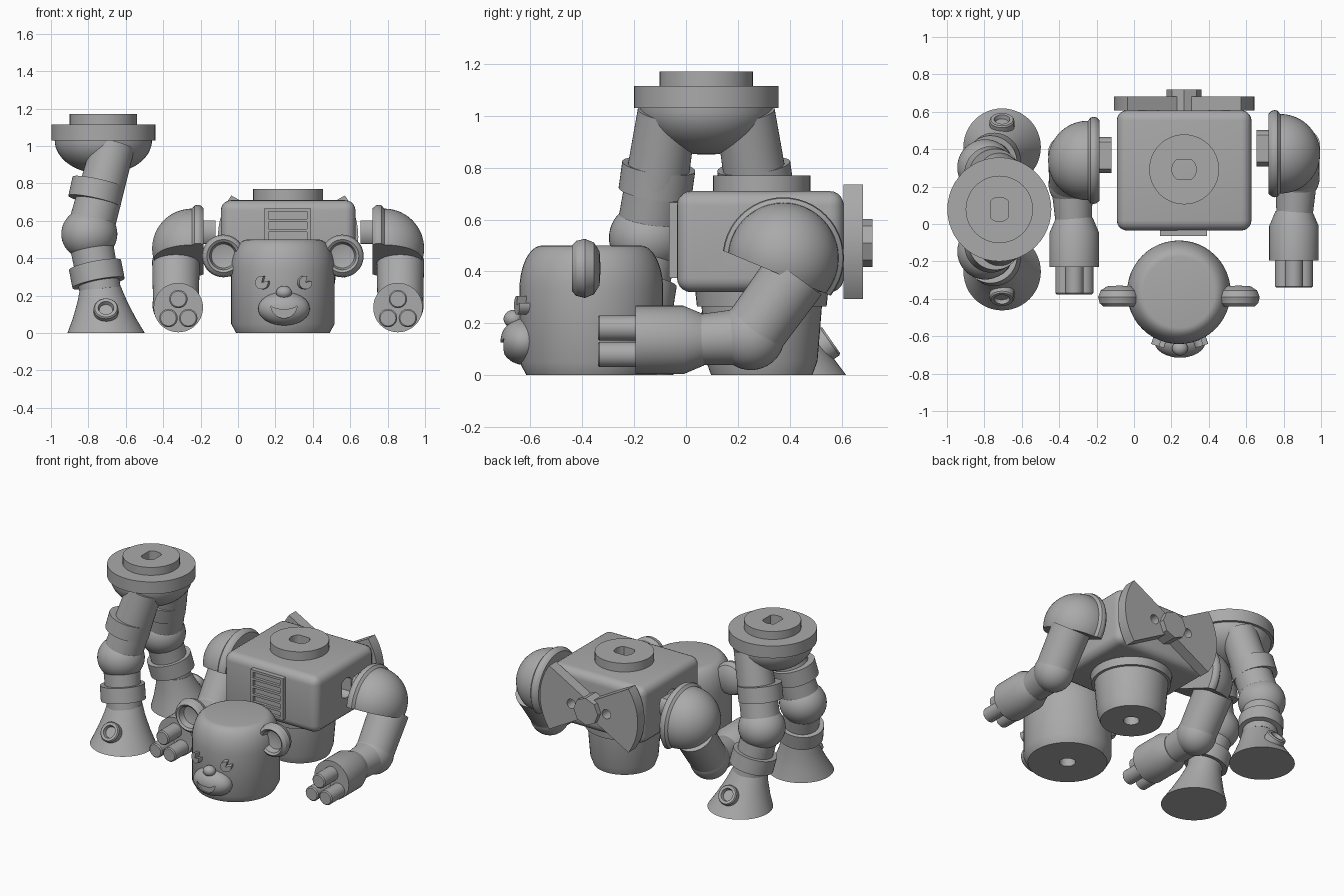
import bpy, bmesh
from math import sin, cos, pi, radians
from mathutils import Matrix, Vector

cube = bpy.data.objects.get("Cube")
if cube:
    bpy.data.objects.remove(cube, do_unlink=True)

grey = bpy.data.materials.new("plain_grey")
grey.use_nodes = True
grey.diffuse_color = (0.4, 0.4, 0.4, 1)
grey.node_tree.nodes["Principled BSDF"].inputs["Base Color"].default_value = (0.4, 0.4, 0.4, 1)

X, Y, Z = Vector((1, 0, 0)), Vector((0, 1, 0)), Vector((0, 0, 1))
parts = []


def finish(name, bm):
    bmesh.ops.recalc_face_normals(bm, faces=bm.faces[:])
    mesh = bpy.data.meshes.new(name)
    bm.to_mesh(mesh)
    bm.free()
    mesh.materials.append(grey)
    obj = bpy.data.objects.new(name, mesh)
    bpy.context.collection.objects.link(obj)
    parts.append(obj)
    return obj


def frame(origin, u, w):
    """Local x along u, local z along w."""
    w = Vector(w).normalized()
    u = (Vector(u) - w * w.dot(Vector(u))).normalized()
    m = Matrix((u, w.cross(u), w)).transposed().to_4x4()
    m.translation = Vector(origin)
    return m


def lathe_bm(profile, origin, axis=Z, steps=48):
    bm = bmesh.new()
    vs = [bm.verts.new((r, 0, z)) for r, z in profile]
    es = [bm.edges.new(pair) for pair in zip(vs, vs[1:])]
    bmesh.ops.spin(bm, geom=vs + es, cent=(0, 0, 0), axis=Z, angle=2 * pi, steps=steps)
    bmesh.ops.remove_doubles(bm, verts=bm.verts[:], dist=0.0002)
    side = Y if abs(Vector(axis).normalized().x) > 0.8 else X
    bm.transform(frame(origin, side, axis))
    return bm


def lathe(name, profile, origin, axis=Z, steps=48):
    return finish(name, lathe_bm(profile, origin, axis, steps))


def tube(name, a, b, r1, r2):
    d = Vector(b) - Vector(a)
    return lathe(name, [(0, 0), (r1, 0), (r2, d.length), (0, d.length)], a, d)


def ball(name, center, radii):
    bm = bmesh.new()
    bmesh.ops.create_uvsphere(bm, u_segments=40, v_segments=24, radius=1)
    bm.transform(Matrix.Translation(center) @ Matrix.Diagonal((*radii, 1)))
    return finish(name, bm)


def prism(name, pts, depth, origin, u, w):
    bm = bmesh.new()
    face = bm.faces.new([bm.verts.new((x, y, 0)) for x, y in pts])
    out = bmesh.ops.extrude_face_region(bm, geom=[face])
    bmesh.ops.translate(bm, vec=(0, 0, depth), verts=[v for v in out["geom"] if isinstance(v, bmesh.types.BMVert)])
    bm.transform(frame(origin, u, w))
    return finish(name, bm)


def box(name, lo, hi, bevel=0):
    lo, hi = Vector(lo), Vector(hi)
    bm = bmesh.new()
    bmesh.ops.create_cube(bm, size=1)
    bm.transform(Matrix.Translation((lo + hi) / 2) @ Matrix.Diagonal((*(hi - lo), 1)))
    if bevel:
        bmesh.ops.bevel(bm, geom=bm.edges[:], offset=bevel, segments=5, profile=0.5, affect="EDGES")
    return finish(name, bm)


def arc(r, a, b, n=24):
    return [(r * cos(radians(a + (b - a) * i / n)), r * sin(radians(a + (b - a) * i / n))) for i in range(n + 1)]


def flat_disc(r, limit):
    """Circle with two opposite flats."""
    return [(x, max(-limit, min(limit, y))) for x, y in arc(r, 4, 356, 44)]


def cut(obj, cutter):
    mod = obj.modifiers.new("cut", "BOOLEAN")
    mod.object = cutter
    mod.operation = "DIFFERENCE"
    mod.solver = "EXACT"
    bpy.context.view_layer.objects.active = obj
    bpy.ops.object.modifier_apply(modifier=mod.name)
    parts.remove(cutter)
    bpy.data.objects.remove(cutter, do_unlink=True)


# Torso with chest grille
CX, CY = 0.268, 0.292
torso = box("torso", (CX - 0.36, -0.035, 0.32), (CX + 0.36, 0.608, 0.71), 0.055)
for s in (-1, 1):
    cut(torso, prism("socket", flat_disc(0.068, 0.05), 0.12, (CX + s * 0.29, CY, 0.53), Z, X * s))
collar = lathe("neck_disc", [(0, 0), (0.187, 0), (0.187, 0.09), (0, 0.09)], (CX, CY, 0.68))
cut(collar, prism("socket", flat_disc(0.065, 0.052), 0.2, (CX, CY, 0.69), X, Z))
box("grille_back", (0.14, -0.045, 0.375), (0.39, -0.02, 0.665))
for x in (0.14, 0.368):
    box("grille_side", (x, -0.065, 0.375), (x + 0.022, -0.03, 0.665))
for i in range(6):
    z = 0.375 + i * 0.0548
    box("grille_rail", (0.14, -0.065, z), (0.39, -0.03, z + 0.016))
lathe("waist", [(0, 0.08), (0.05, 0.08), (0.05, 0), (0.195, 0), (0.215, 0.055), (0.232, 0.265),
                (0.25, 0.265), (0.258, 0.34), (0, 0.34)], (CX, CY, 0))

# Winding key on the back
for s in (-1, 1):
    wing = prism("key_wing", [(0.0, -0.05)] + arc(0.375, -36, 36) + [(0.0, 0.05)], 0.075,
                 (CX, 0.608, 0.515), X * s, Y * s)
    if s < 0:
        wing.data.transform(Matrix.Translation((0, 0.075, 0)))
    cut(wing, prism("key_hole", arc(0.032, 0, 345), 0.2, (CX + s * 0.135, 0.55, 0.515), X, Y))
lathe("key_hub", [(0, 0), (0.093, 0), (0.093, 0.13), (0, 0.13)], (CX, 0.588, 0.51), Y, 8)

# Head
HX, HY = 0.24, -0.365
lathe("head", [(0, 0.1), (0.05, 0.1), (0.05, 0), (0.25, 0), (0.277, 0.05)]
      + [(0.19 + 0.087 * cos(t * pi / 20), 0.33 + 0.17 * sin(t * pi / 20)) for t in range(11)]
      + [(0, 0.5)], (HX, HY, 0))
for s in (-1, 1):
    lathe("ear", [(0, -0.056), (0.065, -0.052), (0.1, -0.03), (0.114, 0.005), (0.106, 0.038), (0.088, 0.055),
                  (0.074, 0.045), (0.064, 0.005), (0, -0.01)], (HX + s * 0.318, -0.385, 0.412), -Y)
    out = Vector((s * 0.3, -0.95, 0))
    prism("eye", [(0, 0)] + arc(0.036, 75, 375), 0.06, (HX + 0.004 + s * 0.1, -0.595, 0.27), X, out)
muzzle = ball("muzzle", (0.246, -0.625, 0.13), (0.138, 0.09, 0.09))
smile = arc(0.07, 180, 360) + [(x, y * 0.35) for x, y in arc(0.07, 350, 190)]
cut(muzzle, prism("mouth_cut", smile, 0.2, (0.246, -0.69, 0.15), X, -Y))
ball("nose", (0.246, -0.665, 0.217), (0.042, 0.038, 0.035))


# Arms with shoulder cap, elbow and three-fingered hand
def arm(s, dy):
    def p(x, y, z):
        return Vector((CX + s * (x - CX), y + dy, z))
    prism("shoulder_peg", flat_disc(0.097, 0.063), 0.09, p(0.655, 0.405, 0.54), Y, X * s)
    cap = lathe_bm([(0, -0.062), (0.215, -0.062), (0.23, -0.046), (0.234, -0.03), (0.23, -0.014), (0.213, 0)]
                   + arc(0.213, 3, 90, 16), p(0.782, 0.375, 0.452), X * s)
    bmesh.ops.bisect_plane(cap, geom=cap.verts[:] + cap.edges[:] + cap.faces[:], dist=0.0001,
                           plane_co=p(0, 0.375, 0.383), plane_no=(0, 0.385, 0.923), clear_inner=True)
    bmesh.ops.holes_fill(cap, edges=[e for e in cap.edges if e.is_boundary], sides=0)
    finish("shoulder_cap", cap)
    elbow = p(0.868, 0.25, 0.15)
    tube("upper_arm", p(0.868, 0.42, 0.385), elbow, 0.127, 0.122)
    ball("elbow", elbow, (0.125, 0.13, 0.13))
    tube("forearm", elbow, p(0.857, 0.02, 0.135), 0.112, 0.095)
    lathe("hand", [(0, 0), (0.098, 0), (0.132, 0.08), (0.132, 0.265), (0, 0.265)], p(0.855, 0.07, 0.136), -Y)
    for dx, dz in ((0, 0.046), (-0.053, -0.056), (0.053, -0.056)):
        lathe("finger", [(0, 0), (0.049, 0), (0.049, 0.158), (0.042, 0.165), (0, 0.165)],
              p(0.855 + dx, -0.175, 0.136 + dz), -Y, 24)


arm(1, 0)
arm(-1, -0.036)

# Hips
PX, PY = -0.72, 0.078
hips = lathe("hips", [(0.26 * sin(t * pi / 32), -0.18 * cos(t * pi / 32)) for t in range(17)]
             + [(0.278, 0), (0.278, 0.085), (0.18, 0.085), (0.18, 0.14), (0, 0.14)], (PX, PY, 1.03))
cut(hips, prism("socket", flat_disc(0.065, 0.048), 0.2, (PX, PY, 1.08), Y, Z))


# Legs with knee, cuffs and flared foot
def leg(s):
    def p(x, y, z):
        return Vector((x, PY + s * y, z))
    knee, ankle = p(-0.795, 0.225, 0.53), p(-0.735, 0.275, 0.22)
    hip = p(-0.665, 0.15, 1.01)
    tube("thigh", hip, knee, 0.115, 0.125)
    thigh_dir = Vector((-0.22, s * 0.14, -1)).normalized()
    mid = p(-0.757, 0.19, 0.755)
    tube("thigh_cuff", mid - thigh_dir * 0.052, mid + thigh_dir * 0.052, 0.142, 0.142)
    ball("knee", knee, (0.15, 0.15, 0.14))
    tube("shin", knee, ankle, 0.118, 0.11)
    shin_dir = (ankle - knee).normalized()
    mid = p(-0.755, 0.262, 0.315)
    tube("shin_cuff", mid - shin_dir * 0.05, mid + shin_dir * 0.05, 0.142, 0.142)
    foot = lathe_bm([(0, 0), (0.207, 0), (0.168, 0.08), (0.132, 0.17), (0.108, 0.25), (0, 0.25)], (0, 0, 0))
    for v in foot.verts:
        v.co += p(-0.705 - 0.12 * v.co.z, 0.333 - 0.26 * v.co.z, 0)
    finish("foot", foot)
    lathe("foot_button", [(0, -0.03), (0.066, -0.03), (0.066, 0.018), (0.06, 0.026), (0.042, 0.026),
                          (0.036, 0.004), (0, 0.004)], p(-0.706, 0.46, 0.12), (0, s * 0.82, 0.57), 32)


leg(1)
leg(-1)

# Smooth shading with sharp edges kept
bpy.ops.object.select_all(action="DESELECT")
for obj in parts:
    obj.select_set(True)
bpy.context.view_layer.objects.active = torso
bpy.ops.object.shade_smooth_by_angle(angle=radians(32))
